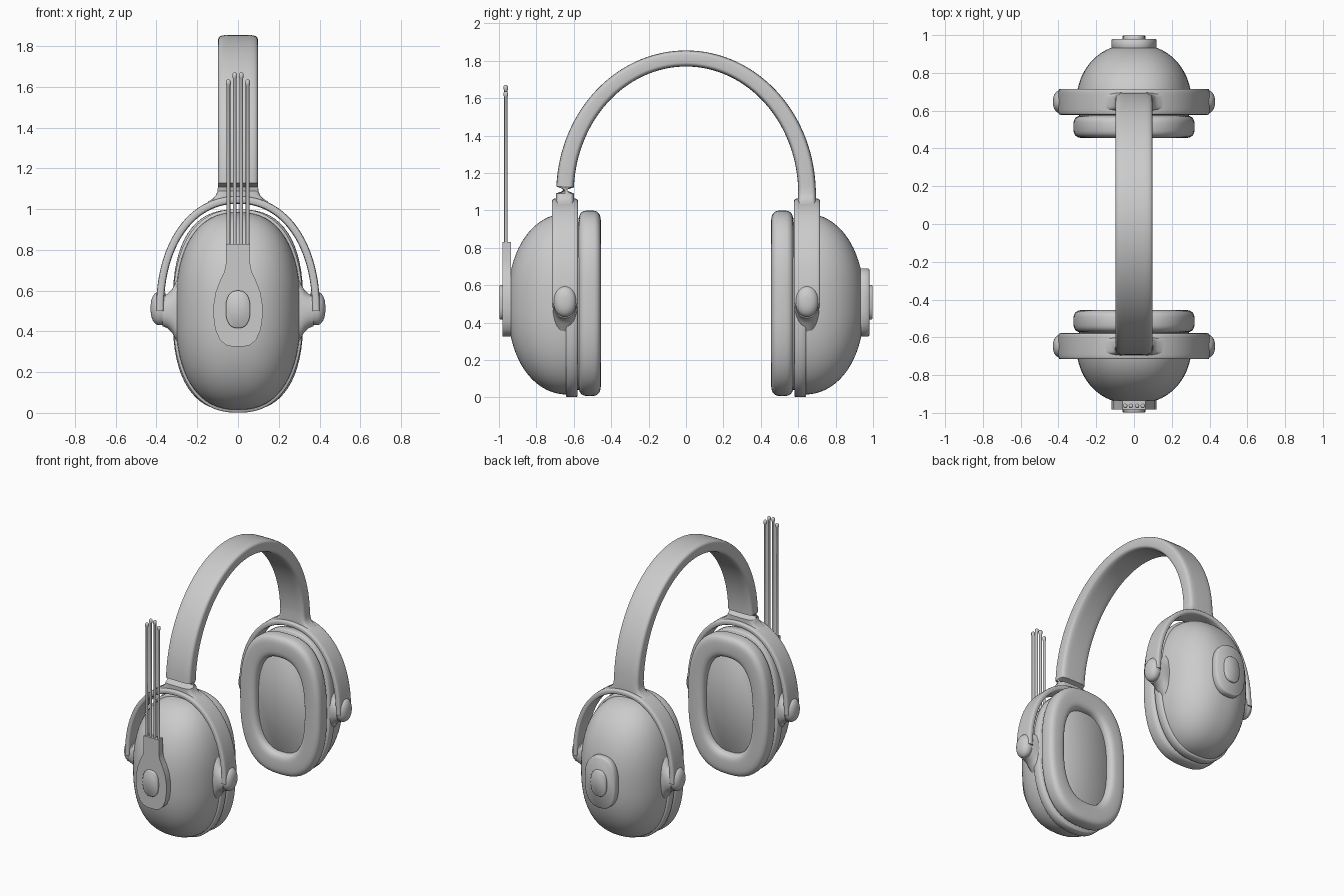
import bpy, bmesh
from math import sin, cos, pi, radians, copysign
from mathutils import Vector as V

if "Cube" in bpy.data.objects:
    bpy.data.objects.remove(bpy.data.objects["Cube"])


def ring(c, u, v, n=2.5, count=64):
    """Superellipse loop around c with half-axis vectors u and v."""
    pts = []
    for i in range(count):
        t = 2 * pi * i / count
        a = copysign(abs(cos(t)) ** (2 / n), cos(t))
        b = copysign(abs(sin(t)) ** (2 / n), sin(t))
        pts.append(V(c) + V(u) * a + V(v) * b)
    return pts


def loft(name, rings, closed=False, angle=35):
    """Skin a list of equal loops; cap the ends unless closed."""
    bm = bmesh.new()
    loops = [[bm.verts.new(p) for p in r] for r in rings]
    n = len(loops[0])
    for k in range(len(loops) if closed else len(loops) - 1):
        a, b = loops[k], loops[(k + 1) % len(loops)]
        for i in range(n):
            j = (i + 1) % n
            bm.faces.new((a[i], a[j], b[j], b[i]))
    if not closed:
        bm.faces.new(loops[0])
        bm.faces.new(loops[-1])
    bmesh.ops.recalc_face_normals(bm, faces=bm.faces)
    me = bpy.data.meshes.new(name)
    bm.to_mesh(me)
    bm.free()
    ob = bpy.data.objects.new(name, me)
    bpy.context.collection.objects.link(ob)
    bpy.ops.object.select_all(action='DESELECT')
    ob.select_set(True)
    bpy.context.view_layer.objects.active = ob
    bpy.ops.object.shade_smooth_by_angle(angle=radians(angle))
    return ob


def oval(y, a, b, z=0.5, n=2.4):
    return ring((0, y, z), (a, 0, 0), (0, 0, b), n)


def plate(name, s, y0, y1, a, b, z=0.5, n=2.4, r=0.006):
    """Oval slab with softened rims."""
    loft(name, [oval(s * y0, a - r, b - r, z, n), oval(s * (y0 + r), a, b, z, n),
                oval(s * (y1 - r), a, b, z, n), oval(s * y1, a - r, b - r, z, n)], angle=50)


for s, side in ((-1, "front"), (1, "back")):
    # Domed ear cup with its rim
    dome = []
    for i in range(19):
        t = radians(82) * i / 18
        k = cos(t) ** 0.9
        dome.append(oval(s * (0.63 + 0.323 * sin(t) ** 0.95), 0.307 * k, 0.485 * k))
    loft(side + "_cup", dome)
    plate(side + "_cup_rim", s, 0.58, 0.642, 0.32, 0.499)
    plate(side + "_cushion_neck", s, 0.53, 0.60, 0.29, 0.46)

    # Padded cushion ring and the flat panel inside it
    pad = []
    for i in range(32):
        t = 2 * pi * i / 32
        c = copysign(abs(cos(t)) ** 0.62, cos(t))
        d = copysign(abs(sin(t)) ** 0.62, sin(t))
        pad.append(oval(s * (0.515 + 0.06 * d), 0.256 + 0.065 * c, 0.418 + 0.078 * c, 0.503, 2.6))
    loft(side + "_cushion", pad, closed=True, angle=60)
    plate(side + "_inner_panel", s, 0.505, 0.54, 0.22, 0.37, 0.503, 2.6)

    # Yoke arch over the cup
    arch = []
    for i in range(49):
        t = pi * i / 48
        c, d = cos(t), sin(t)
        x = 0.383 * copysign(abs(c) ** 0.92, c)
        z = 0.5 + 0.545 * d ** 0.92
        nrm = V((c / 0.383, 0, d / 0.545)).normalized()
        arch.append(ring((x, s * 0.647, z), nrm * 0.019, (0, 0.069, 0), 5, 32))
    loft(side + "_yoke", arch, angle=50)

    # Pivot bosses and rounded pivot knobs
    for m, hand in ((-1, "left"), (1, "right")):
        boss = [(0.26, 0.066, 0.19), (0.305, 0.066, 0.14), (0.325, 0.066, 0.105),
                (0.345, 0.064, 0.085), (0.37, 0.06, 0.075)]
        loft(f"{side}_{hand}_pivot_boss",
             [ring((m * x, s * 0.647, 0.5), (0, a, 0), (0, 0, b), 2.2, 40) for x, a, b in boss])
        knob = [(0.355, 0.058, 0.078)]
        for i in range(10):
            t = radians(85) * i / 9
            knob.append((0.385 + 0.044 * sin(t), 0.062 * cos(t) ** 0.8, 0.083 * cos(t) ** 0.8))
        loft(f"{side}_{hand}_pivot_knob",
             [ring((m * x, s * 0.647, 0.513), (0, a, 0), (0, 0, b), 2.1, 40) for x, a, b in knob], angle=50)

    # Centre button on the outside of each cup
    plate(side + "_button", s, 0.96, 0.998, 0.06, 0.092, 0.508, 2.5, 0.004)

plate("back_button_base", 1, 0.92, 0.98, 0.12, 0.182, 0.508, 2.5)

# Paddle-shaped antenna base on the front cup
half = [(0.06, 0.83), (0.06, 0.73), (0.068, 0.69), (0.09, 0.645), (0.11, 0.59), (0.12, 0.53),
        (0.12, 0.47), (0.112, 0.41), (0.09, 0.36), (0.06, 0.333), (0.025, 0.325)]
outline = half + [(-x, z) for x, z in reversed(half)]
loft("antenna_base", [[V((x, y, z)) for x, z in outline] for y in (-0.935, -0.982)])

# Four thin antennas with small bead tips
for i, (x, top) in enumerate(((-0.047, 1.635), (-0.016, 1.67), (0.016, 1.67), (0.047, 1.635))):
    prof = [(0.81, 0.009), (top - 0.028, 0.009), (top - 0.024, 0.012), (top - 0.006, 0.012), (top, 0.006)]
    loft(f"antenna_{i + 1}",
         [ring((x, -0.963, z), (r, 0, 0), (0, r, 0), 2, 16) for z, r in prof], angle=50)

# Headband arch, flaring where it meets the yokes
ends = [(1.035, 0.15), (1.05, 0.125), (1.068, 0.108), (1.09, 0.1)]
band = [ring((0, -0.647, z), (w, 0, 0), (0, 0.049, 0), 5, 40) for z, w in ends]
for i in range(1, 64):
    t = pi * i / 64
    c, d = -cos(t), sin(t)
    nrm = V((0, c / 0.647, d / 0.722)).normalized()
    band.append(ring((0, 0.647 * c, 1.09 + 0.722 * d), (0.098, 0, 0), nrm * (0.043 + 0.004 * c * c), 5, 40))
band += [ring((0, 0.647, z), (w, 0, 0), (0, -0.049, 0), 5, 40) for z, w in reversed(ends)]
for r in band[-4:]:
    for p in r:
        p.y = 0.647 + (0.647 - p.y)
loft("headband", band, angle=50)
